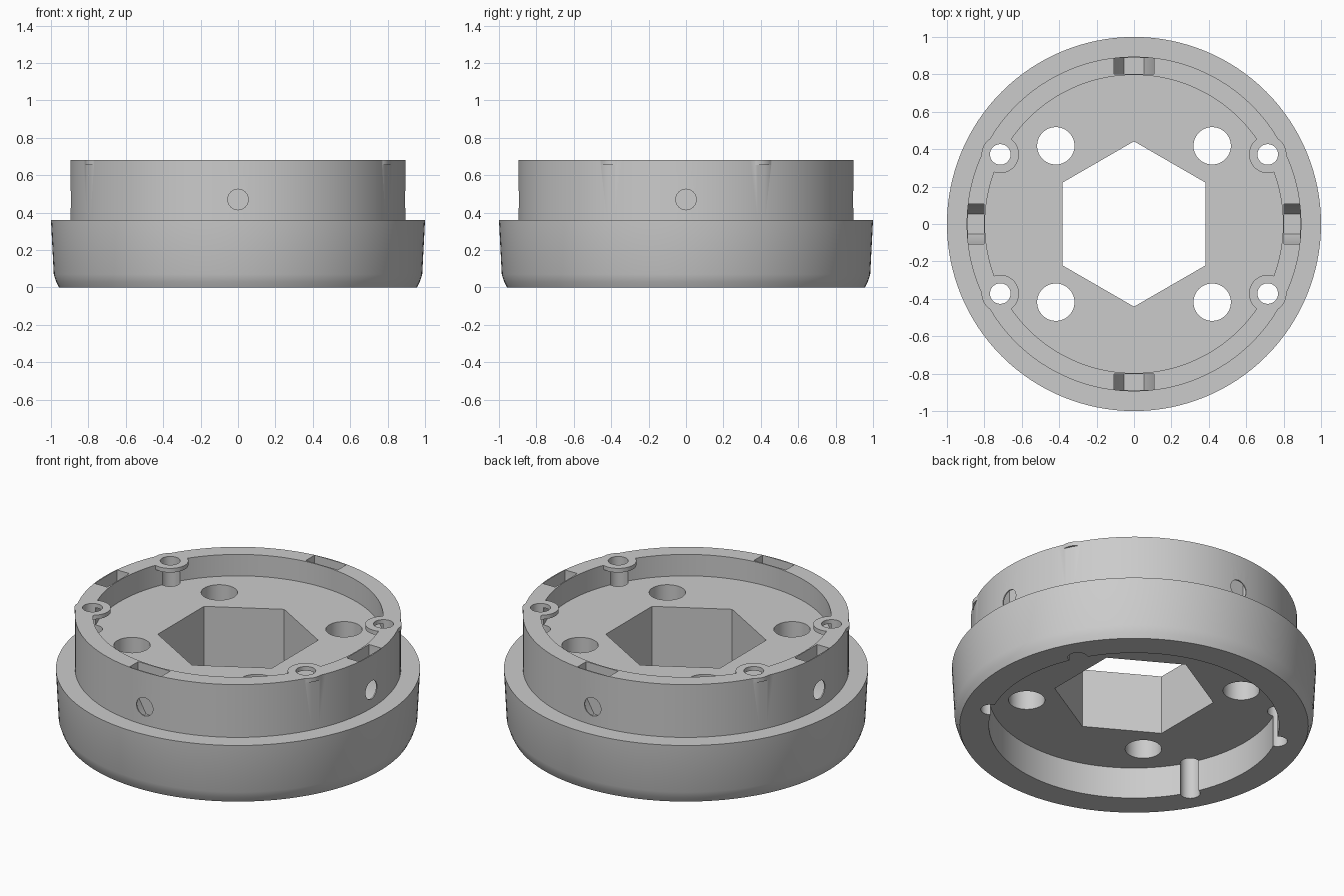
import bpy, bmesh, math
from mathutils import Matrix

cube = bpy.data.objects.get("Cube")
if cube:
    bpy.data.objects.remove(cube, do_unlink=True)

# Single grey plastic
grey = bpy.data.materials.new("plain grey")
grey.use_nodes = True
colour = (0.6, 0.6, 0.6, 1.0)
grey.diffuse_color = colour
grey.node_tree.nodes["Principled BSDF"].inputs["Base Color"].default_value = colour


def circle(r, n=48, cx=0.0, cy=0.0, turn=0.0):
    return [(cx + r * math.cos(turn + math.tau * i / n),
             cy + r * math.sin(turn + math.tau * i / n)) for i in range(n)]


def loft(name, rings, matrix=Matrix()):
    """Closed solid through a stack of (outline, height) rings."""
    bm = bmesh.new()
    loops = [[bm.verts.new((x, y, z)) for x, y in pts] for pts, z in rings]
    for a, b in zip(loops, loops[1:]):
        n = len(a)
        for i in range(n):
            j = (i + 1) % n
            bm.faces.new((a[i], a[j], b[j], b[i]))
    bm.faces.new(loops[0][::-1])
    bm.faces.new(loops[-1])
    bm.transform(matrix)
    bmesh.ops.recalc_face_normals(bm, faces=bm.faces)
    mesh = bpy.data.meshes.new(name)
    bm.to_mesh(mesh)
    bm.free()
    mesh.materials.append(grey)
    ob = bpy.data.objects.new(name, mesh)
    bpy.context.collection.objects.link(ob)
    return ob


def prism(name, pts, z0, z1, matrix=Matrix()):
    return loft(name, [(pts, z0), (pts, z1)], matrix)


def combine(target, tool, operation):
    mod = target.modifiers.new(operation.lower(), 'BOOLEAN')
    mod.operation = operation
    mod.solver = 'EXACT'
    mod.object = tool
    bpy.context.view_layer.objects.active = target
    bpy.ops.object.modifier_apply(modifier=mod.name)
    bpy.data.objects.remove(tool, do_unlink=True)


# Stepped round body: chamfered base, drafted skirt, narrower collar
profile = [(0.957, 0), (0.972, 0.03), (0.985, 0.07), (1.0, 0.36), (0.895, 0.36), (0.895, 0.68)]
body = loft("hub_body", [(circle(r, 128), z) for r, z in profile])

# Recesses above and below the central web
combine(body, prism("top_recess", circle(0.797, 128), 0.55, 0.8), 'DIFFERENCE')
combine(body, prism("bottom_recess", circle(0.797, 128), -0.1, 0.19), 'DIFFERENCE')

# Hexagonal bore
combine(body, prism("hex_bore", circle(0.442, 6, turn=math.pi / 2), -0.2, 0.9), 'DIFFERENCE')

# Thin screw ears on the rim, their through holes, and the web holes
corners = [(sx, sy) for sx in (-1, 1) for sy in (-1, 1)]
for sx, sy in corners:
    ear = prism("screw_ear", circle(0.1, cx=sx * 0.715, cy=sy * 0.372), 0.655, 0.68)
    combine(body, ear, 'UNION')
for sx, sy in corners:
    hole = prism("ear_hole", circle(0.055, cx=sx * 0.715, cy=sy * 0.372), -0.2, 0.9)
    combine(body, hole, 'DIFFERENCE')
    hole = prism("web_hole", circle(0.1, cx=sx * 0.418, cy=sy * 0.418), -0.2, 0.9)
    combine(body, hole, 'DIFFERENCE')

# Nut slots dropped into the rim, each met by a radial screw hole
nut = [(-0.107, 0.8), (-0.107, 0.47), (-0.054, 0.377),
       (0.054, 0.377), (0.107, 0.47), (0.107, 0.8)]
for k in range(4):
    side = Matrix.Rotation(k * math.pi / 2, 4, 'Z') @ Matrix.Rotation(math.pi / 2, 4, 'X')
    combine(body, prism("nut_slot", nut, 0.803, 0.887, side), 'DIFFERENCE')
    combine(body, prism("screw_hole", circle(0.055, 32, cy=0.47), 0.85, 1.2, side), 'DIFFERENCE')

# Smooth curved walls, crisp edges
bpy.ops.object.select_all(action='DESELECT')
body.select_set(True)
bpy.context.view_layer.objects.active = body
bpy.ops.object.shade_smooth_by_angle(angle=math.radians(30))
